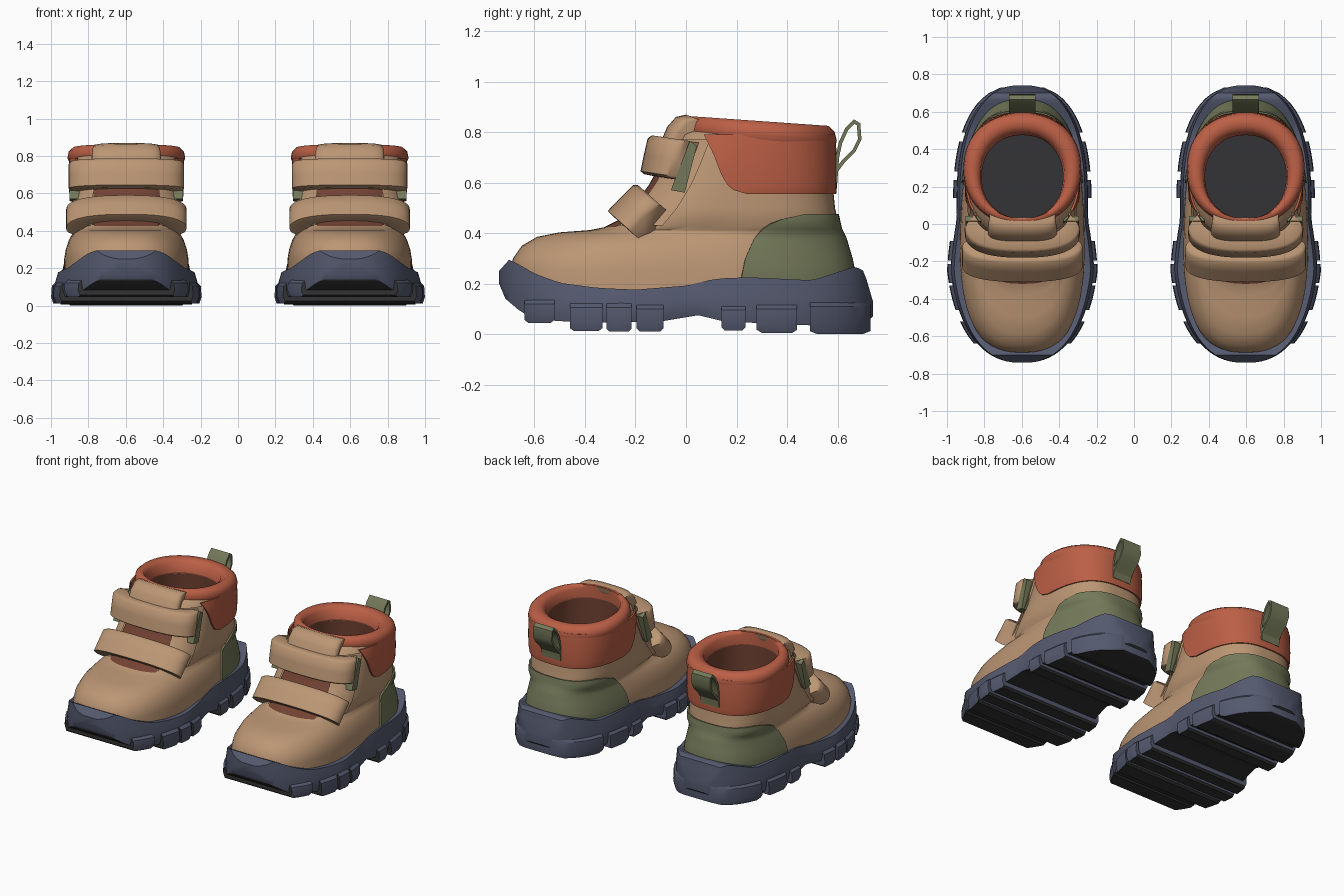
import bpy, bmesh, math

if "Cube" in bpy.data.objects:
    bpy.data.objects.remove(bpy.data.objects["Cube"])

def material(name, rgb):
    m = bpy.data.materials.new(name)
    m.diffuse_color = (*rgb, 1)
    m.use_nodes = True
    m.node_tree.nodes["Principled BSDF"].inputs["Base Color"].default_value = m.diffuse_color
    return m

TAN = material("tan leather", (0.50, 0.305, 0.175))
SLATE = material("slate rubber", (0.089, 0.1, 0.156))
RUST = material("rust collar", (0.50, 0.115, 0.06))
OLIVE = material("olive trim", (0.175, 0.19, 0.10))
DARK = material("dark tread", (0.032, 0.032, 0.034))
BROWN = material("brown lining", (0.17, 0.055, 0.033))
BOOT_X = 0.597

def interp(table, t):
    """Piecewise linear lookup; each row is (key, value, ...)."""
    if t <= table[0][0]:
        return table[0][1:]
    for a, b in zip(table, table[1:]):
        if t <= b[0]:
            f = (t - a[0]) / (b[0] - a[0])
            return tuple(p + (q - p) * f for p, q in zip(a[1:], b[1:]))
    return table[-1][1:]

def loft(name, rows, mats, closed=True, caps=(False, False), thick=0, rule=None, angle=40):
    """Skin rows of points, then place one copy per boot."""
    bm = bmesh.new()
    vs = [[bm.verts.new(p) for p in r] for r in rows]
    n = len(rows[0])
    for a, b in zip(vs, vs[1:]):
        for i in range(n if closed else n - 1):
            j = (i + 1) % n
            bm.faces.new((a[i], a[j], b[j], b[i]))
    for use, ring in zip(caps, (vs[0], vs[-1])):
        if use:
            bm.faces.new(ring)
    bmesh.ops.recalc_face_normals(bm, faces=bm.faces)
    if thick:
        bmesh.ops.solidify(bm, geom=bm.faces[:], thickness=thick)
        bmesh.ops.recalc_face_normals(bm, faces=bm.faces)
    bm.normal_update()
    for f in bm.faces:
        f.smooth = True
        if rule:
            f.material_index = rule(f)
    me = bpy.data.meshes.new(name)
    bm.to_mesh(me)
    bm.free()
    for m in mats:
        me.materials.append(m)
    me.set_sharp_from_angle(angle=math.radians(angle))
    for side, x in (("left", -BOOT_X), ("right", BOOT_X)):
        ob = bpy.data.objects.new(f"{name}_{side}", me)
        ob.location.x = x
        bpy.context.collection.objects.link(ob)

def spow(v, e):
    return math.copysign(abs(v) ** e, v)

def oval(th, z, yf, yb, hf, hb, n):
    """Point on a tapered superellipse; th = 90 degrees is the heel."""
    s = spow(math.sin(th), 2 / n)
    h = hf + (hb - hf) * (s + 1) / 2
    return (h * spow(math.cos(th), 2 / n), (yf + yb) / 2 + (yb - yf) / 2 * s, z)

SEG = 64
FULL = [2 * math.pi * i / SEG for i in range(SEG)]

# Upper: height, front, back, front half width, back half width, squareness
UPPER = [(0.13, -0.69, 0.66, 0.35, 0.315, 2.6), (0.25, -0.695, 0.66, 0.35, 0.31, 2.6),
         (0.30, -0.685, 0.65, 0.34, 0.305, 2.55), (0.35, -0.65, 0.635, 0.315, 0.30, 2.5),
         (0.385, -0.59, 0.625, 0.28, 0.295, 2.5), (0.403, -0.50, 0.615, 0.255, 0.295, 2.5),
         (0.412, -0.38, 0.61, 0.265, 0.29, 2.6), (0.43, -0.29, 0.605, 0.295, 0.285, 2.8),
         (0.50, -0.21, 0.59, 0.305, 0.28, 2.8), (0.60, -0.135, 0.58, 0.295, 0.28, 2.7),
         (0.70, -0.09, 0.575, 0.288, 0.285, 2.5), (0.79, -0.05, 0.57, 0.285, 0.288, 2.35),
         (0.815, 0.02, 0.55, 0.26, 0.27, 2.3)]
loft("upper", [[oval(t, *r) for t in FULL] for r in UPPER], [TAN], angle=60)

def skin(z, d):
    yf, yb, hf, hb, n = interp(UPPER, z)
    return yf - d, yb + d, hf + d, hb + d, n

def heel_patch(name, mat, edge, bulge, rows=14, cols=40):
    """Panel around the heel; edge gives (height, front y)."""
    out = []
    z0, z1 = edge[0][0], edge[-1][0]
    for i in range(rows + 1):
        u = i / rows
        z = z0 + (z1 - z0) * u
        p = skin(z, bulge(u))
        s = (interp(edge, z)[0] - (p[0] + p[1]) / 2) / ((p[1] - p[0]) / 2)
        t0 = math.asin(spow(s, p[4] / 2))
        out.append([oval(t0 + (math.pi - 2 * t0) * j / cols, z, *p) for j in range(cols + 1)])
    loft(name, out, [mat], closed=False, thick=0.012)

# Heel counter and padded collar panel
heel_patch("heel_counter", OLIVE, [(0.20, 0.215), (0.30, 0.235), (0.38, 0.27), (0.43, 0.32),
                                   (0.455, 0.38), (0.475, 0.47)], lambda u: 0.01)
heel_patch("collar_panel", RUST, [(0.555, 0.24), (0.575, 0.175), (0.63, 0.14), (0.71, 0.11),
                                  (0.79, 0.07)], lambda u: 0.01 + 0.012 * math.sin(math.pi * u * 0.7) ** 0.6)

# Brown throat behind the straps, framed by raised side flaps
def front_panel(name, mat, a0, a1, d, z0, z1):
    rows = []
    for i in range(16):
        z = z0 + (z1 - z0) * i / 15
        rows.append([oval(math.radians(-90 + a0 + (a1 - a0) * j / 12), z, *skin(z, d)) for j in range(13)])
    loft(name, rows, [mat], closed=False)

front_panel("throat", BROWN, -29, 29, 0.005, 0.425, 0.785)
for s, tag in ((1, "outer"), (-1, "inner")):
    front_panel(f"flap_{tag}", TAN, s * 28, s * 65, 0.015, 0.43, 0.77)

# Rolled collar rim, lining and insole
def tilted(z, yf, yb, h):
    return [(x, y, zz + 0.018 - 0.07 * y) for x, y, zz in (oval(t, z, yf, yb, h, h, 2.15) for t in FULL)]

loft("collar_rim", [tilted(*r) for r in ((0.76, 0.0, 0.59, 0.30), (0.79, -0.008, 0.597, 0.315),
     (0.825, -0.003, 0.588, 0.308), (0.846, 0.015, 0.565, 0.285), (0.846, 0.03, 0.525, 0.25),
     (0.825, 0.03, 0.49, 0.225), (0.76, 0.03, 0.475, 0.217))], [RUST], angle=70)
loft("lining", [tilted(0.765, 0.03, 0.475, 0.217), tilted(0.55, 0.025, 0.49, 0.227),
                tilted(0.32, 0.025, 0.49, 0.227)], [BROWN, DARK], caps=(False, True),
     rule=lambda f: int(len(f.verts) > 4))

# Straps and tongue: a closed section (y, z, inset) swept across the throat and back at the sides
def arch(name, section, wrap, hw, n=2.5, cols=30):
    rows = []
    for j in range(cols + 1):
        a = math.pi * (j / cols - 0.5)
        c = max(math.cos(a), 0)
        d, s = 1 - c ** (2 / n), spow(math.sin(a), 2 / n)
        rows.append([((hw - g) * s, y + wrap[0] * d, z + wrap[1] * d) for y, z, g in section])
    loft(name, rows, [TAN], caps=(True, True), angle=50)

arch("lower_strap", [(-0.295, 0.472, 0.01), (-0.31, 0.488, 0), (-0.255, 0.545, 0), (-0.21, 0.59, 0),
                     (-0.19, 0.59, 0.01), (-0.15, 0.555, 0.07), (-0.255, 0.445, 0.07)],
     (0.09, -0.08), 0.322)
arch("upper_strap", [(-0.165, 0.633, 0.01), (-0.18, 0.645, 0), (-0.167, 0.71, 0), (-0.152, 0.775, 0),
                     (-0.135, 0.787, 0.01), (-0.07, 0.775, 0.06), (-0.11, 0.622, 0.06)],
     (0.135, -0.02), 0.308)
arch("tongue", [(-0.10, 0.76, 0), (-0.075, 0.82, 0), (-0.04, 0.86, 0.005), (0.0, 0.869, 0.01),
                (0.035, 0.855, 0.02), (0.03, 0.82, 0.03), (-0.03, 0.76, 0.03)], (0.05, -0.02), 0.185, 3)

# Olive strap tabs on both sides
for s, tag in ((1, "outer"), (-1, "inner")):
    quad = [(-0.06, 0.57), (-0.005, 0.56), (0.043, 0.745), (0.015, 0.765)]
    loft(f"strap_tab_{tag}", [[(s * x, y, z) for y, z in quad] for x in (0.22, 0.303)],
         [OLIVE], caps=(True, True))

# Heel pull loop
LOOP = [(0.585, 0.60), (0.592, 0.70), (0.605, 0.76), (0.63, 0.815), (0.665, 0.85), (0.69, 0.835),
        (0.695, 0.77), (0.67, 0.72), (0.625, 0.675), (0.595, 0.635)]
loft("pull_loop", [[(x, y, z) for x in (-0.07, 0.07)] for y, z in LOOP], [OLIVE],
     closed=False, thick=0.014, angle=50)

# Sole with toe spring and swept top edge
WIDTH = [(-0.74, 0.40), (-0.25, 0.397), (0.03, 0.35), (0.3, 0.362), (0.74, 0.38)]
TOP = [(-0.74, 0.25), (-0.70, 0.295), (-0.66, 0.275), (-0.6, 0.24), (-0.5, 0.203), (-0.35, 0.183),
       (-0.2, 0.176), (0.0, 0.192), (0.12, 0.22), (0.25, 0.225), (0.5, 0.213), (0.6, 0.245),
       (0.67, 0.268), (0.705, 0.25), (0.74, 0.13)]
BOTTOM = [(-0.74, 0.20), (-0.715, 0.14), (-0.65, 0.085), (-0.55, 0.055), (-0.4, 0.045), (-0.1, 0.05),
          (0.05, 0.075), (0.15, 0.05), (0.6, 0.03), (0.70, 0.03), (0.74, 0.07)]

def half_width(y):
    return max(0.03, interp(WIDTH, y)[0] * max(0, 1 - abs(y / 0.742) ** 2.4) ** 0.42)

def mirrored(half, y):
    return [(x, y, z) for x, z in half] + [(-x, y, z) for x, z in reversed(half)]

sole = []
for i in range(49):
    y = -0.74 * math.cos(math.pi * i / 48)
    h, t, b = half_width(y), interp(TOP, y)[0], interp(BOTTOM, y)[0]
    d = t - b
    sole.append(mirrored([(h * 0.97, b), (h, b + 0.25 * d), (h * 0.99, b + 0.6 * d), (h * 0.95, t)], y))
loft("sole", sole, [SLATE, DARK], caps=(True, True), rule=lambda f: int(f.normal.z < -0.4))

# Tread lugs: start, end, bottom, top
LUGS = [(-0.64, -0.52, 0.045, 0.14), (-0.46, -0.33, 0.012, 0.125), (-0.315, -0.215, 0.01, 0.125),
        (-0.195, -0.09, 0.01, 0.12), (0.14, 0.235, 0.015, 0.115), (0.28, 0.44, 0.005, 0.12),
        (0.49, 0.73, 0.0, 0.13)]
for k, (y0, y1, zb, zt) in enumerate(LUGS):
    rows = []
    for i in range(9):
        y = y0 + (y1 - y0) * i / 8
        h = half_width(y) + 0.018
        lift = 0.012 if i in (0, 8) else 0
        rows.append(mirrored([(h - 0.012, zb + lift), (h, zb + 0.035), (h - 0.004, zt - 0.02), (h - 0.025, zt)], y))
    # tread faces and leading edges are dark
    loft(f"tread_lug_{k + 1}", rows, [SLATE, DARK], caps=(True, True), angle=30,
         rule=lambda f: int(f.normal.z < -0.45 or f.normal.y < -0.9))
